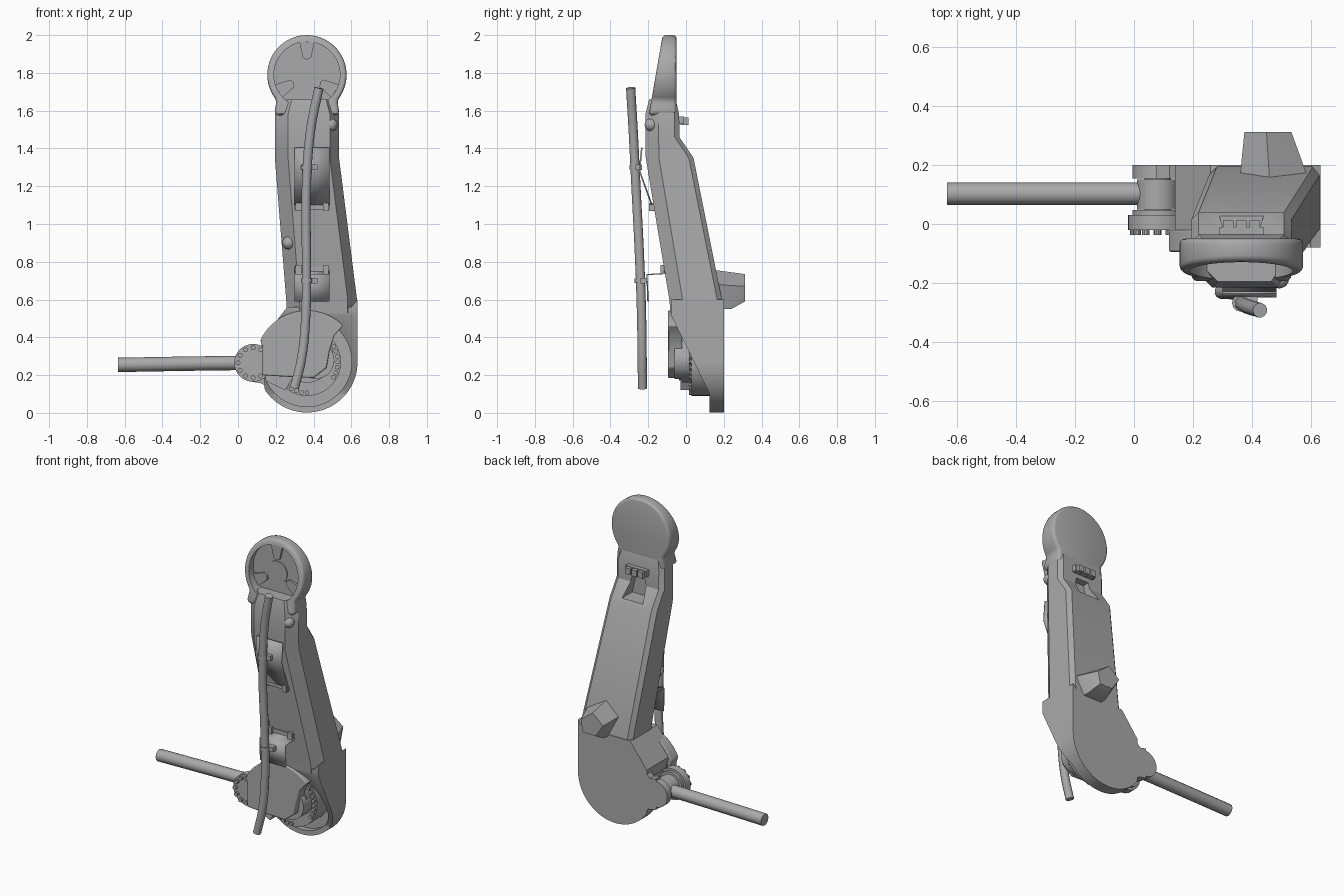
import bpy, bmesh
from math import sin, cos, radians, pi
from mathutils import Vector

cube = bpy.data.objects.get("Cube")
if cube:
    bpy.data.objects.remove(cube)

grey = bpy.data.materials.new("cast_grey")
grey.use_nodes = True
COLOR = (0.4, 0.4, 0.4, 1)
grey.diffuse_color = COLOR
grey.node_tree.nodes["Principled BSDF"].inputs["Base Color"].default_value = COLOR


def finish(name, bm):
    bmesh.ops.recalc_face_normals(bm, faces=bm.faces)
    me = bpy.data.meshes.new(name)
    bm.to_mesh(me)
    bm.free()
    me.materials.append(grey)
    ob = bpy.data.objects.new(name, me)
    bpy.context.collection.objects.link(ob)
    return ob


def prism(name, outline, y0, y1):
    """Outline of (x, z) points extruded along y."""
    bm = bmesh.new()
    face = bm.faces.new([bm.verts.new((x, y0, z)) for x, z in outline])
    geom = bmesh.ops.extrude_face_region(bm, geom=[face])["geom"]
    moved = [v for v in geom if isinstance(v, bmesh.types.BMVert)]
    bmesh.ops.translate(bm, verts=moved, vec=(0, y1 - y0, 0))
    return finish(name, bm)


def sheet(name, profile, x0, x1):
    """Profile of (y, z) points extruded along x as a thin sheet."""
    bm = bmesh.new()
    rows = [[bm.verts.new((x, y, z)) for y, z in profile] for x in (x0, x1)]
    for i in range(len(profile) - 1):
        bm.faces.new((rows[0][i], rows[0][i + 1], rows[1][i + 1], rows[1][i]))
    ob = finish(name, bm)
    ob.modifiers.new("Thickness", "SOLIDIFY").thickness = 0.008
    return ob


def hull(name, points):
    bm = bmesh.new()
    for p in points:
        bm.verts.new(p)
    bmesh.ops.convex_hull(bm, input=bm.verts)
    return finish(name, bm)


def box(name, x0, x1, y0, y1, z0, z1):
    return hull(name, [(x, y, z) for x in (x0, x1) for y in (y0, y1) for z in (z0, z1)])


def arc(x, z, r, a0, a1, n=40):
    angles = [radians(a0 + (a1 - a0) * i / n) for i in range(n + 1)]
    return [(x + r * cos(a), z + r * sin(a)) for a in angles]


def disc(name, x, z, r, y0, y1, n=40):
    return prism(name, arc(x, z, r, 0, 360 - 360 / n, n - 1), y0, y1)


def apply(ob, mod):
    bpy.context.view_layer.objects.active = ob
    bpy.ops.object.modifier_apply(modifier=mod.name)


def cut(ob, cutter):
    mod = ob.modifiers.new("Cut", "BOOLEAN")
    mod.operation, mod.solver, mod.object = "DIFFERENCE", "EXACT", cutter
    apply(ob, mod)
    bpy.data.objects.remove(cutter)


def wedge(profile):
    return hull("wedge", [(x, y, z) for x in (-0.2, 1) for y, z in profile])


def bevel(ob, width, segments=3):
    mod = ob.modifiers.new("Bevel", "BEVEL")
    mod.width, mod.segments, mod.limit_method = width, segments, "ANGLE"
    mod.angle_limit = radians(40)


def tube(name, points, r):
    cu = bpy.data.curves.new(name, "CURVE")
    cu.dimensions, cu.bevel_depth, cu.bevel_resolution = "3D", r, 4
    cu.use_fill_caps = True
    sp = cu.splines.new("BEZIER")
    sp.bezier_points.add(len(points) - 1)
    for bp, p in zip(sp.bezier_points, points):
        bp.co = p
        bp.handle_left_type = bp.handle_right_type = "AUTO"
    cu.materials.append(grey)
    ob = bpy.data.objects.new(name, cu)
    bpy.context.collection.objects.link(ob)
    return ob


# Main arm: chamfered box sections lofted up the arm (z, x0, x1, y0, y1)
sections = [(0.53, 0.26, 0.63, -0.082, 0.2), (0.6, 0.255, 0.63, -0.088, 0.19),
            (1.35, 0.195, 0.535, -0.213, 0.04), (1.46, 0.195, 0.535, -0.215, -0.035),
            (1.58, 0.195, 0.535, -0.215, -0.036), (1.66, 0.215, 0.515, -0.195, -0.055)]
bm = bmesh.new()
rings = []
for z, x0, x1, y0, y1 in sections:
    f, b = 0.07, 0.025
    ring = [(x0 + f, y0), (x1 - f * 0.7, y0), (x1, y0 + f), (x1, y1 - b),
            (x1 - b, y1), (x0 + b, y1), (x0, y1 - b), (x0, y0 + f)]
    rings.append([bm.verts.new((x, y, z)) for x, y in ring])
for lo, hi in zip(rings, rings[1:]):
    for i in range(8):
        j = (i + 1) % 8
        bm.faces.new((lo[i], lo[j], hi[j], hi[i]))
bm.faces.new(rings[0])
bm.faces.new(rings[-1])
arm = finish("arm_body", bm)
cut(arm, hull("recess", [(x, y, z) for y in (-0.08, 0.1)
                         for x, z in ((0.29, 1.37), (0.44, 1.37), (0.41, 1.5), (0.32, 1.5))]))

# Upper joint head with a slanted, hollowed front
HX, HZ = 0.365, 1.79
head = prism("upper_head", arc(HX, HZ, 0.21, -40, 220) + [(0.195, 1.6), (0.2, 1.575), (0.53, 1.575), (0.535, 1.6)],
             -0.3, -0.05)
cut(head, wedge([(-0.115, 2.05), (-0.208, 1.63), (-0.21, 1.5), (-0.5, 1.5), (-0.5, 2.05)]))
bevel(head, 0.018)
apply(head, head.modifiers[0])
cut(head, disc("pocket", HX, HZ, 0.175, -0.4, -0.115, 48))
disc("head_centre_plate", HX, HZ, 0.07, -0.12, -0.11)
for a in (90, 210, 330):
    d = Vector((cos(radians(a)), sin(radians(a))))
    s = Vector((-d.y, d.x))
    c = Vector((HX, HZ))
    prism("head_tab", [c + d * r + s * w for r, w in
                       ((0.174, -0.04), (0.09, -0.022), (0.08, 0), (0.09, 0.022), (0.174, 0.04))], -0.128, -0.11)

# Lower joint housing with a sloped front rim and a round pocket
BX, BZ = 0.365, 0.27
outline = [(max(x, 0.14), z) for x, z in arc(BX, BZ, 0.268, 150, 360, 48)]
base = prism("lower_housing", outline + [(0.633, 0.6), (0.6, 0.56), (0.26, 0.56)], -0.08, 0.2)
cut(base, wedge([(-0.085, 0.53), (0.125, 0.1), (0.125, -0.2), (-0.4, -0.2), (-0.4, 0.53)]))
cut(base, disc("pocket", BX, BZ, 0.237, -0.3, 0.16, 48))
disc("drive_core", BX, BZ, 0.18, 0.03, 0.17)
disc("drive_step", BX, BZ + 0.03, 0.14, -0.02, 0.1)

# Neck from the housing to the side hub
neck = [(0.075, 0.365), (0.12, 0.355), (0.16, 0.4), (0.2, 0.46), (0.27, 0.53), (0.36, 0.4),
        (0.3, 0.02), (0.22, 0.055), (0.17, 0.11), (0.13, 0.155), (0.075, 0.165)]
prism("neck_back", neck, 0.155, 0.2)
prism("neck_core", [(0.145, 0.36), (0.3, 0.5), (0.36, 0.3), (0.25, 0.12), (0.145, 0.17)], -0.03, 0.16)
cover = prism("front_cover", arc(BX, BZ, 0.272, 45, 155, 24) +
              [(0.13, 0.35), (0.13, 0.2), (0.2, 0.195), (0.28, 0.19), (0.4, 0.185), (0.47, 0.24),
               (0.485, 0.33), (0.51, 0.41)], -0.095, -0.02)
bevel(cover, 0.006, 2)
disc("cover_boss", 0.41, 0.28, 0.1, -0.06, 0.03)

# Side hub fork, pivot barrel and rod
UX, UZ = 0.08, 0.265
for name, r, y0, y1 in (("hub_front", 0.085, -0.02, 0.048), ("hub_back", 0.085, 0.155, 0.2),
                        ("pivot_barrel", 0.07, 0.05, 0.152), ("pivot_pin", 0.045, -0.01, 0.19)):
    disc(name, UX, UZ, r, y0, y1)
disc("hub_flange", UX, UZ, 0.1, -0.02, 0.03)
tube("side_rod", [(-0.635, 0.103, 0.254), (-0.3, 0.103, 0.26), (0.05, 0.103, 0.265)], 0.038)

# Bolts
for i in range(12):
    a = i * pi / 6
    disc("hub_bolt", UX + 0.08 * cos(a), UZ + 0.08 * sin(a), 0.013, -0.038, -0.01, 10)
for a in list(range(-30, 50, 10)) + list(range(-130, -80, 10)):
    a = radians(a)
    disc("drive_bolt", BX + 0.163 * cos(a), BZ + 0.163 * sin(a), 0.012, 0.015, 0.04, 10)
for z in (0.25, 0.285, 0.32):
    disc("inner_bolt", 0.49, z, 0.014, 0.01, 0.04, 10)

# Hose and its clips
tube("hose", [(0.428, -0.293, 1.72), (0.385, -0.28, 1.5), (0.362, -0.265, 1.2), (0.362, -0.245, 0.8),
              (0.358, -0.235, 0.5), (0.335, -0.232, 0.28), (0.298, -0.23, 0.13)], 0.025)
sheet("upper_bracket", [(-0.238, 1.405), (-0.25, 1.28), (-0.185, 1.1)], 0.3, 0.485)
sheet("lower_bracket", [(-0.205, 0.59), (-0.21, 0.735), (-0.12, 0.74), (-0.12, 0.77)], 0.3, 0.485)
for z, y in ((1.3, -0.268), (0.7, -0.242)):
    disc_clip = tube("hose_clip", [(0.363, y, z - 0.012), (0.363, y, z + 0.012)], 0.03)
    box("clip_foot", 0.365, 0.42, y, y + 0.035, z - 0.015, z + 0.015)
for z, y in ((1.09, -0.175), (0.76, -0.115)):
    box("bracket_bar", 0.3, 0.485, y - 0.008, y + 0.03, z - 0.012, z + 0.012)
    for x in (0.32, 0.465):
        box("bracket_lug", x - 0.015, x + 0.015, y - 0.02, y + 0.01, z - 0.022, z + 0.022)

# Round knobs on the arm's front edges
for x, y, z in ((0.493, -0.185, 1.525), (0.268, -0.1, 0.9)):
    bm = bmesh.new()
    bmesh.ops.create_uvsphere(bm, u_segments=20, v_segments=12, radius=0.034)
    bmesh.ops.translate(bm, verts=bm.verts, vec=(x, y, z))
    finish("edge_knob", bm)

# Back: faceted cover block and cable connector
block = [(0.36, 0.68), (0.46, 0.755), (0.59, 0.68), (0.55, 0.55), (0.42, 0.55)]
top = [(0.375, 0.67), (0.45, 0.735), (0.535, 0.67), (0.52, 0.59), (0.43, 0.59)]
hull("back_block", [(x, 0.16, z) for x, z in block] + [(x, 0.24, z) for x, z in block[3:]] +
     [(x, 0.312, z) for x, z in top])
box("connector_base", 0.29, 0.44, -0.05, -0.01, 1.53, 1.57)
for x in (0.32, 0.365, 0.41):
    box("connector_plug", x - 0.018, x + 0.018, -0.03, 0.012, 1.525, 1.565)

# Smooth curved faces, keep hard edges
bpy.ops.object.select_all(action="DESELECT")
for ob in bpy.context.scene.objects:
    if ob.type == "MESH":
        ob.select_set(True)
        bpy.context.view_layer.objects.active = ob
bpy.ops.object.shade_smooth_by_angle(angle=radians(30))
